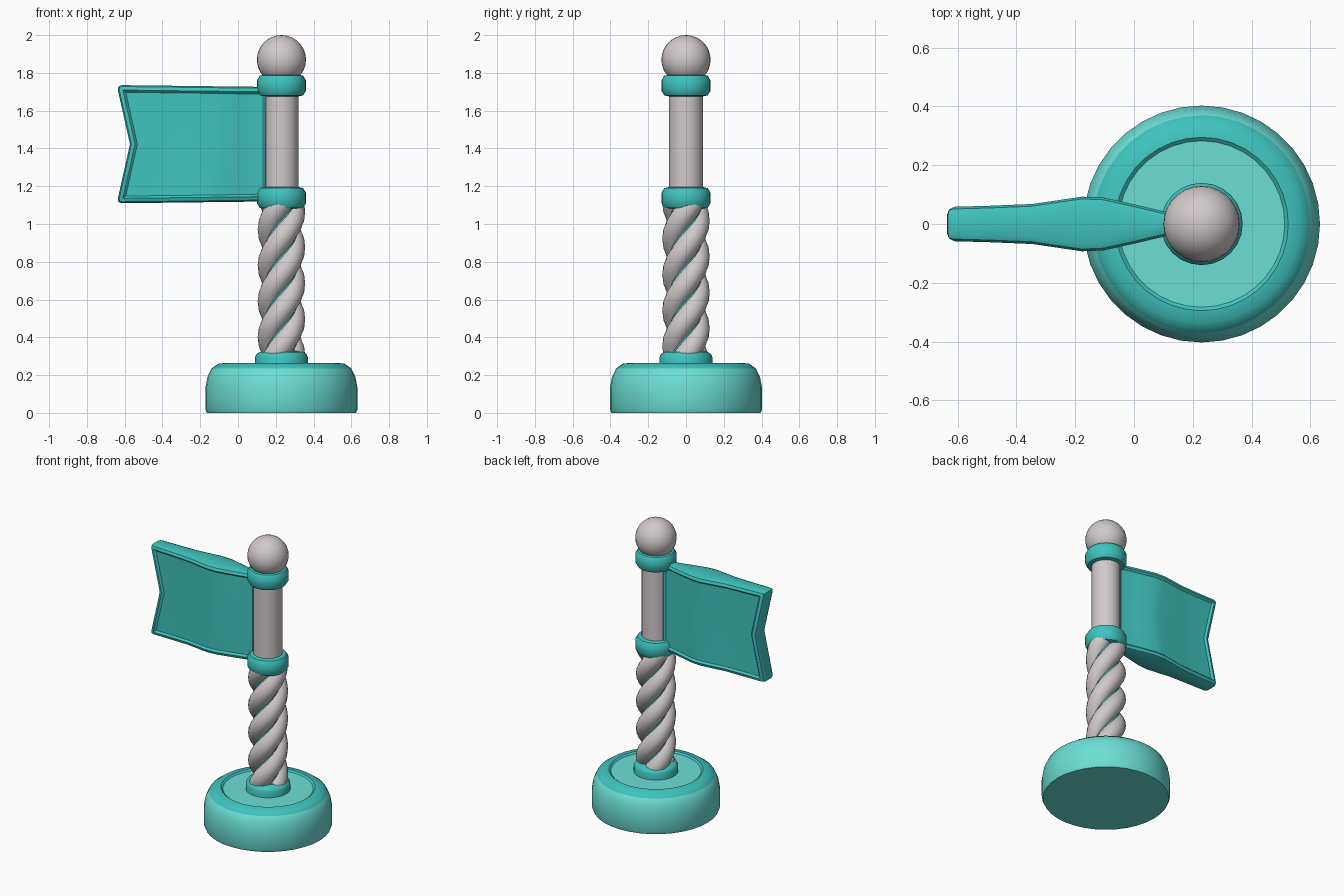
import bpy, bmesh, math
from mathutils import Vector

if "Cube" in bpy.data.objects:
    bpy.data.objects.remove(bpy.data.objects["Cube"])

PX = 0.23  # pole axis


def material(name, rgb):
    m = bpy.data.materials.new(name)
    m.diffuse_color = (*rgb, 1)
    m.use_nodes = True
    m.node_tree.nodes["Principled BSDF"].inputs["Base Color"].default_value = m.diffuse_color
    return m


TEAL = material("teal", (0.05, 0.55, 0.52))
LIGHT = material("light teal", (0.15, 0.74, 0.67))
GREY = material("warm grey", (0.64, 0.59, 0.60))


def finish(name, bm, mats, angle=35):
    bmesh.ops.recalc_face_normals(bm, faces=bm.faces[:])
    me = bpy.data.meshes.new(name)
    bm.to_mesh(me)
    bm.free()
    ob = bpy.data.objects.new(name, me)
    bpy.context.collection.objects.link(ob)
    for m in mats:
        me.materials.append(m)
    bpy.ops.object.select_all(action='DESELECT')
    ob.select_set(True)
    bpy.context.view_layer.objects.active = ob
    bpy.ops.object.shade_smooth_by_angle(angle=math.radians(angle))
    return ob


def bridge(bm, rings):
    """Skin a list of vertex rings and cap both ends."""
    n = len(rings[0])
    bands = []
    for a, b in zip(rings, rings[1:]):
        bands.append([bm.faces.new((a[i], a[(i + 1) % n], b[(i + 1) % n], b[i])) for i in range(n)])
    bm.faces.new(rings[0])
    top = bm.faces.new(rings[-1])
    return bands, top


def lathe(name, profile, mats, sides=32, shoulder=()):
    bm = bmesh.new()
    rings = [[bm.verts.new((PX + r * math.cos(math.tau * i / sides),
                            r * math.sin(math.tau * i / sides), z))
              for i in range(sides)] for r, z in profile]
    bands, _ = bridge(bm, rings)
    for k in shoulder:
        for f in bands[k]:
            f.material_index = 1
    return finish(name, bm, mats)


# Base with darker shoulder band and slightly sunken top disc
lathe("base", [(0.395, 0), (0.403, 0.02), (0.403, 0.13), (0.392, 0.19), (0.37, 0.235),
               (0.335, 0.26), (0.295, 0.265), (0.283, 0.255)],
      [LIGHT, TEAL], 36, shoulder=(4, 5, 6))
lathe("base_collar", [(0.14, 0.245), (0.14, 0.295), (0.132, 0.312), (0.115, 0.322)], [TEAL], 24)

# Rings above and below the flag
for name, z in (("lower_ring", 1.08), ("upper_ring", 1.675)):
    lathe(name, [(0.085, z), (0.115, z + 0.006), (0.13, z + 0.03), (0.13, z + 0.085),
                 (0.115, z + 0.11), (0.085, z + 0.117)], [TEAL], 28)

# Straight pole and the core inside the twist
lathe("pole", [(0.09, 1.15), (0.09, 1.72)], [GREY], 28)
lathe("twist_core", [(0.085, 0.28), (0.085, 1.12)], [TEAL], 20)

# Ball on top
bm = bmesh.new()
bmesh.ops.create_uvsphere(bm, u_segments=28, v_segments=16, radius=0.13)
bmesh.ops.translate(bm, vec=(PX, 0, 1.87), verts=bm.verts[:])
finish("ball", bm, [GREY])

# Three twisted strands
PITCH, OFF, RAD = 0.57, 0.065, 0.061
for s in range(3):
    bm = bmesh.new()
    rings = []
    for k in range(49):
        z = 0.295 + (1.13 - 0.295) * k / 48
        th = math.pi + math.tau * ((z - 0.97) / PITCH + s / 3)
        out = Vector((math.cos(th), math.sin(th), 0))
        tan = Vector((-math.sin(th) * OFF, math.cos(th) * OFF, PITCH / math.tau)).normalized()
        side = tan.cross(out)
        c = Vector((PX, 0, z)) + out * OFF
        rings.append([bm.verts.new(c + RAD * (out * math.cos(a) + side * math.sin(a)))
                      for a in (math.tau * i / 14 for i in range(14))])
    bridge(bm, rings)
    finish(f"twist_strand_{s + 1}", bm, [GREY])

# Thick flag: swollen in the middle, notched at the free end
STATIONS = [(0.0, 0.058), (0.18, 0.062), (0.36, 0.068), (0.57, 0.093), (0.66, 0.090),
            (0.80, 0.065), (0.92, 0.042), (1.0, 0.040)]  # (fraction along, half thickness)
bm = bmesh.new()
rings = []
for s, h in STATIONS:
    ring = []
    for side, rows in ((-1, (-1, 0, 1)), (1, (1, 0, -1))):
        for t in rows:
            left = -0.572 - 0.07 * abs(t)
            z = 1.4225 + t * (0.313 - 0.01 * s)
            ring.append(bm.verts.new((left + (0.17 - left) * s, side * h, z)))
    rings.append(ring)
n = 6
for a, b in zip(rings, rings[1:]):
    for i in range(n):
        bm.faces.new((a[i], a[(i + 1) % n], b[(i + 1) % n], b[i]))
for r in (rings[0], rings[-1]):
    bm.faces.new((r[0], r[1], r[4], r[5]))
    bm.faces.new((r[1], r[2], r[3], r[4]))
bmesh.ops.recalc_face_normals(bm, faces=bm.faces[:])
sharp = [e for e in bm.edges if e.calc_face_angle(0) > math.radians(55)]
bmesh.ops.bevel(bm, geom=sharp, offset=0.026, segments=2, profile=0.5, affect='EDGES')
bm.normal_update()
# Sunken panel on both sides, leaving a rim
for side in (-1, 1):
    panel = [f for f in bm.faces if f.normal.y * side > 0.95]
    bmesh.ops.inset_region(bm, faces=panel, thickness=0.012, depth=-0.012, use_even_offset=True)
finish("flag", bm, [TEAL], 30)
